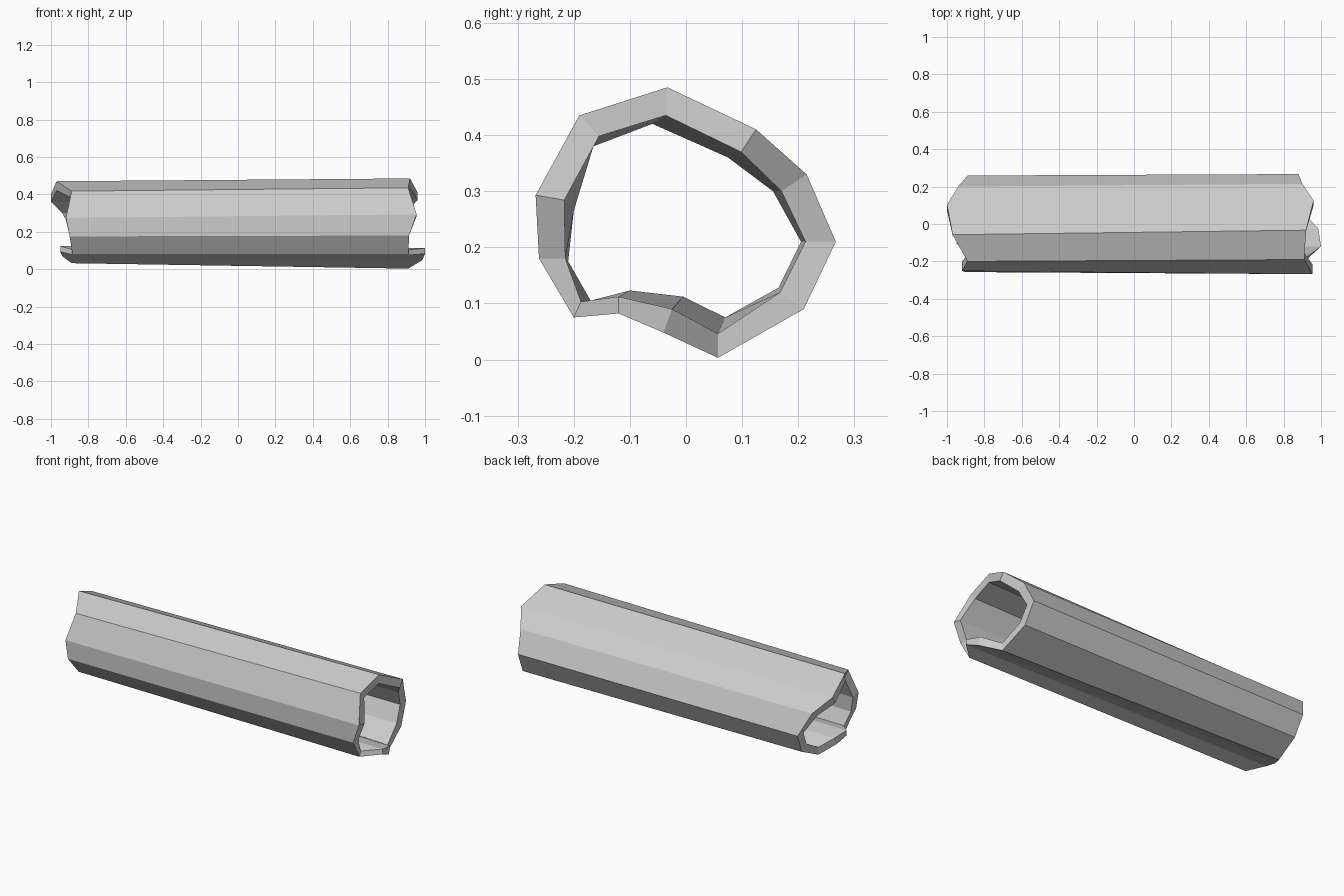
import bpy
import bmesh
from mathutils import Vector

if "Cube" in bpy.data.objects:
    bpy.data.objects.remove(bpy.data.objects["Cube"])

# Cross-sections (y, z), running clockwise from the top ridge
OUTER_RIGHT = [(-.033, .485), (.125, .41), (.215, .33), (.267, .21), (.21, .09), (.057, .003),
               (-.04, .048), (-.12, .082), (-.20, .075), (-.262, .18), (-.268, .293), (-.19, .435)]
INNER_RIGHT = [(-.036, .435), (.098, .37), (.17, .30), (.213, .21), (.168, .12), (.057, .046),
               (-.025, .09), (-.12, .112), (-.187, .103), (-.215, .18), (-.217, .284), (-.155, .398)]
INNER_LEFT = [(-.06, .42), (.075, .36), (.155, .30), (.205, .21), (.165, .128), (.07, .075),
              (-.005, .112), (-.10, .123), (-.17, .105), (-.21, .175), (-.20, .265), (-.165, .38)]
# The left end keeps the same bark thickness as the right
OUTER_LEFT = [Vector(l) + Vector(o) - Vector(i)
              for l, o, i in zip(INNER_LEFT, OUTER_RIGHT, INNER_RIGHT)]

# Ragged ends: how far each profile point reaches along x
X_RIGHT = [.92, .96, .90, .88, .89, .91, .985, 1.0, .91, .915, .955, .91]
X_LEFT = [-.97, -1.0, -.94, -.89, -.88, -.89, -.94, -.95, -.885, -.90, -.92, -.89]


def ring(bm, xs, profile):
    return [bm.verts.new((x, p[0], p[1])) for x, p in zip(xs, profile)]


def bridge(bm, a, b):
    n = len(a)
    for i in range(n):
        j = (i + 1) % n
        bm.faces.new((a[i], a[j], b[j], b[i]))


# Hollow log: outer bark, end rim, inner wall, end rim
bm = bmesh.new()
rings = [ring(bm, X_LEFT, OUTER_LEFT), ring(bm, X_RIGHT, OUTER_RIGHT),
         ring(bm, X_RIGHT, INNER_RIGHT), ring(bm, X_LEFT, INNER_LEFT)]
for k in range(4):
    bridge(bm, rings[k], rings[(k + 1) % 4])
bmesh.ops.recalc_face_normals(bm, faces=bm.faces)

mesh = bpy.data.meshes.new("hollow_log")
bm.to_mesh(mesh)
bm.free()
log = bpy.data.objects.new("hollow_log", mesh)
bpy.context.collection.objects.link(log)
